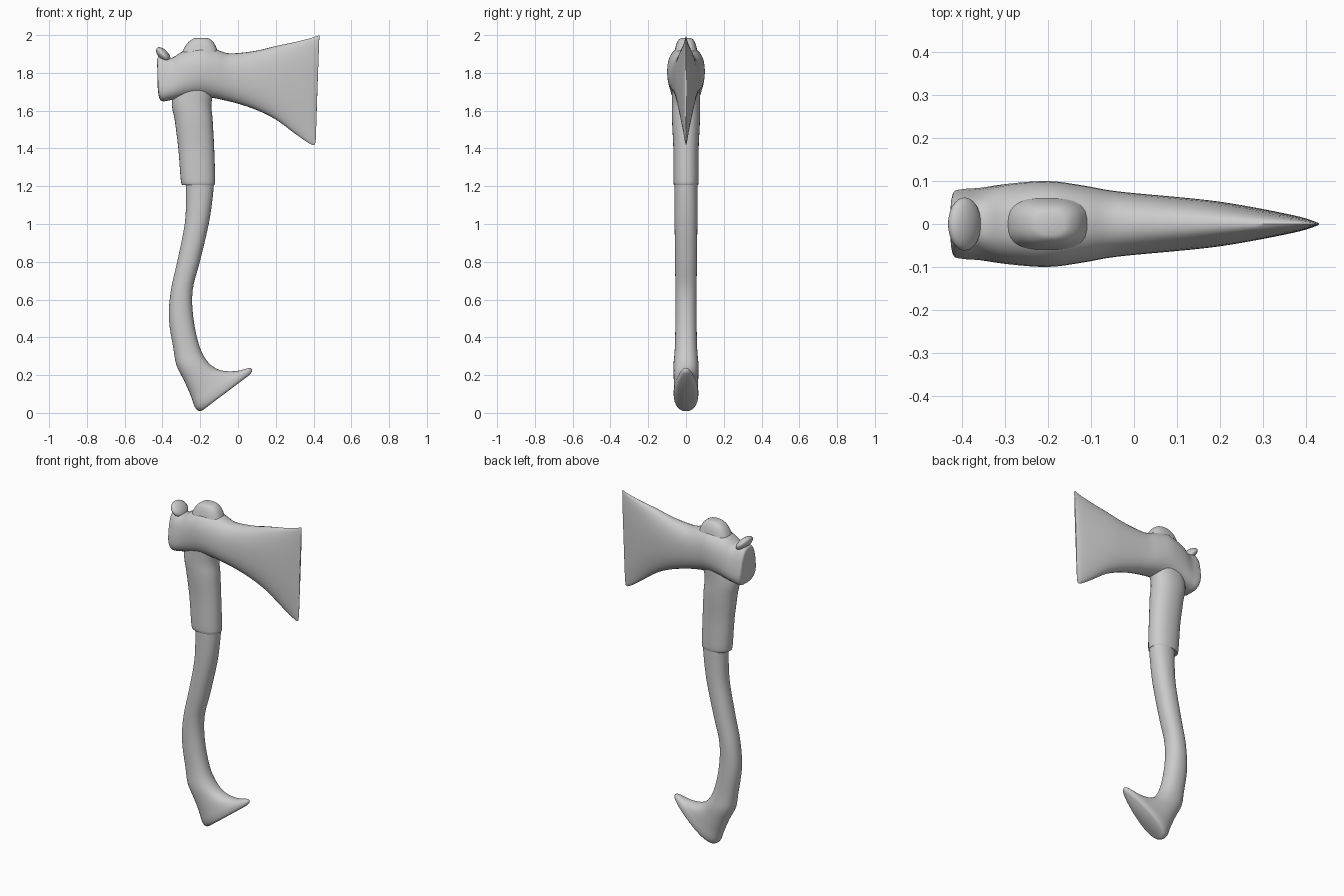
import bpy, bmesh, math
from mathutils import Vector

SIDES = 32


def smooth_rows(rows, steps):
    """Catmull-Rom interpolation through rows of numbers."""
    vs = [Vector(r) for r in rows]
    vs = [2 * vs[0] - vs[1]] + vs + [2 * vs[-1] - vs[-2]]
    out = []
    for a, b, c, d in zip(vs, vs[1:], vs[2:], vs[3:]):
        for i in range(steps):
            t = i / steps
            out.append(0.5 * (2 * b + (c - a) * t + (2 * a - 5 * b + 4 * c - d) * t * t
                              + (3 * b - a - 3 * c + d) * t ** 3))
    return out + [vs[-2]]


def loft(name, rows, steps=4):
    """Rows: x1, z1, x2, z2 (section ends in side profile), half depth, taper, roundness."""
    bm = bmesh.new()
    rings = []
    for x1, z1, x2, z2, w, taper, p in smooth_rows(rows, steps):
        ring = []
        for i in range(SIDES):
            a = 2 * math.pi * i / SIDES
            c, s = math.cos(a), math.sin(a)
            c = math.copysign(abs(c) ** (2 / p), c)
            s = math.copysign(abs(s) ** (2 / p), s)
            t = (c + 1) / 2
            ring.append(bm.verts.new((x1 + (x2 - x1) * t, w * s * (1 + taper * c), z1 + (z2 - z1) * t)))
        rings.append(ring)
    for r, q in zip(rings, rings[1:]):
        for i in range(SIDES):
            j = (i + 1) % SIDES
            bm.faces.new((r[i], r[j], q[j], q[i]))
    bm.faces.new(rings[0])
    bm.faces.new(rings[-1])
    bmesh.ops.recalc_face_normals(bm, faces=bm.faces)
    me = bpy.data.meshes.new(name)
    bm.to_mesh(me)
    bm.free()
    ob = bpy.data.objects.new(name, me)
    bpy.context.collection.objects.link(ob)
    finish(ob)
    return ob


def finish(ob):
    bpy.ops.object.select_all(action='DESELECT')
    ob.select_set(True)
    bpy.context.view_layer.objects.active = ob
    bpy.ops.object.shade_smooth_by_angle(angle=math.radians(45))


# Curved handle running down into the flared, hooked foot
loft("handle", [
    (-0.280, 1.26, -0.125, 1.26, 0.060, 0, 2.2),
    (-0.275, 1.15, -0.133, 1.15, 0.060, 0, 2.2),
    (-0.282, 1.00, -0.155, 1.00, 0.060, 0, 2.2),
    (-0.322, 0.80, -0.202, 0.80, 0.058, 0, 2.2),
    (-0.355, 0.65, -0.240, 0.65, 0.056, 0, 2.2),
    (-0.366, 0.50, -0.236, 0.50, 0.056, 0, 2.2),
    (-0.342, 0.34, -0.203, 0.35, 0.059, 0, 2.2),
    (-0.325, 0.25, -0.155, 0.265, 0.066, -0.05, 2.2),
    (-0.285, 0.17, -0.090, 0.225, 0.064, -0.15, 2.2),
    (-0.250, 0.09, -0.005, 0.222, 0.062, -0.25, 2.2),
    (-0.228, 0.03, 0.062, 0.238, 0.061, -0.35, 2.2),
    (-0.206, 0.010, 0.075, 0.222, 0.056, -0.35, 2.2),
    (-0.190, 0.012, 0.060, 0.200, 0.045, -0.35, 2.2),
])

# Thicker sleeve below the head, ending in a domed top through the eye
loft("handle_sleeve", [
    (-0.290, 1.210, -0.128, 1.210, 0.060, 0, 2.2),
    (-0.302, 1.225, -0.121, 1.225, 0.066, 0, 2.2),
    (-0.316, 1.40, -0.126, 1.40, 0.067, 0, 2.2),
    (-0.335, 1.55, -0.134, 1.55, 0.074, 0, 2.2),
    (-0.350, 1.66, -0.138, 1.66, 0.074, 0, 2.2),
    (-0.310, 1.85, -0.085, 1.85, 0.074, 0, 2.4),
    (-0.295, 1.91, -0.105, 1.91, 0.062, 0, 2.6),
    (-0.270, 1.955, -0.125, 1.955, 0.050, 0, 2.6),
    (-0.240, 1.980, -0.150, 1.980, 0.034, 0, 2.4),
    (-0.215, 1.986, -0.175, 1.986, 0.015, 0, 2.0),
])

# Axe head from poll to cutting edge
loft("axe_head", [
    (-0.425, 1.72, -0.428, 1.85, 0.045, -0.2, 2.6),
    (-0.418, 1.67, -0.425, 1.88, 0.070, -0.25, 2.8),
    (-0.400, 1.65, -0.395, 1.89, 0.077, -0.22, 2.9),
    (-0.360, 1.655, -0.350, 1.88, 0.082, -0.15, 2.8),
    (-0.290, 1.667, -0.290, 1.915, 0.094, -0.06, 2.5),
    (-0.200, 1.675, -0.200, 1.94, 0.100, 0, 2.3),
    (-0.120, 1.665, -0.120, 1.925, 0.090, 0, 2.3),
    (-0.060, 1.652, -0.060, 1.905, 0.079, 0, 2.3),
    (0.000, 1.637, 0.000, 1.905, 0.072, 0, 2.3),
    (0.100, 1.603, 0.100, 1.918, 0.063, 0, 2.3),
    (0.200, 1.553, 0.200, 1.942, 0.052, 0, 2.3),
    (0.300, 1.480, 0.310, 1.965, 0.034, 0, 2.3),
    (0.375, 1.428, 0.395, 1.987, 0.017, 0, 2.3),
    (0.405, 1.420, 0.428, 1.998, 0.006, 0, 2.3),
    (0.412, 1.45, 0.430, 1.990, 0.002, 0, 2.3),
])

# Small raised tongue at the back of the head
bpy.ops.mesh.primitive_uv_sphere_add(segments=24, ring_count=16, location=(-0.395, 0, 1.895))
tongue = bpy.context.object
tongue.name = "back_tongue"
tongue.scale = (0.05, 0.062, 0.026)
tongue.rotation_euler = (0, math.radians(48), 0)
finish(tongue)
